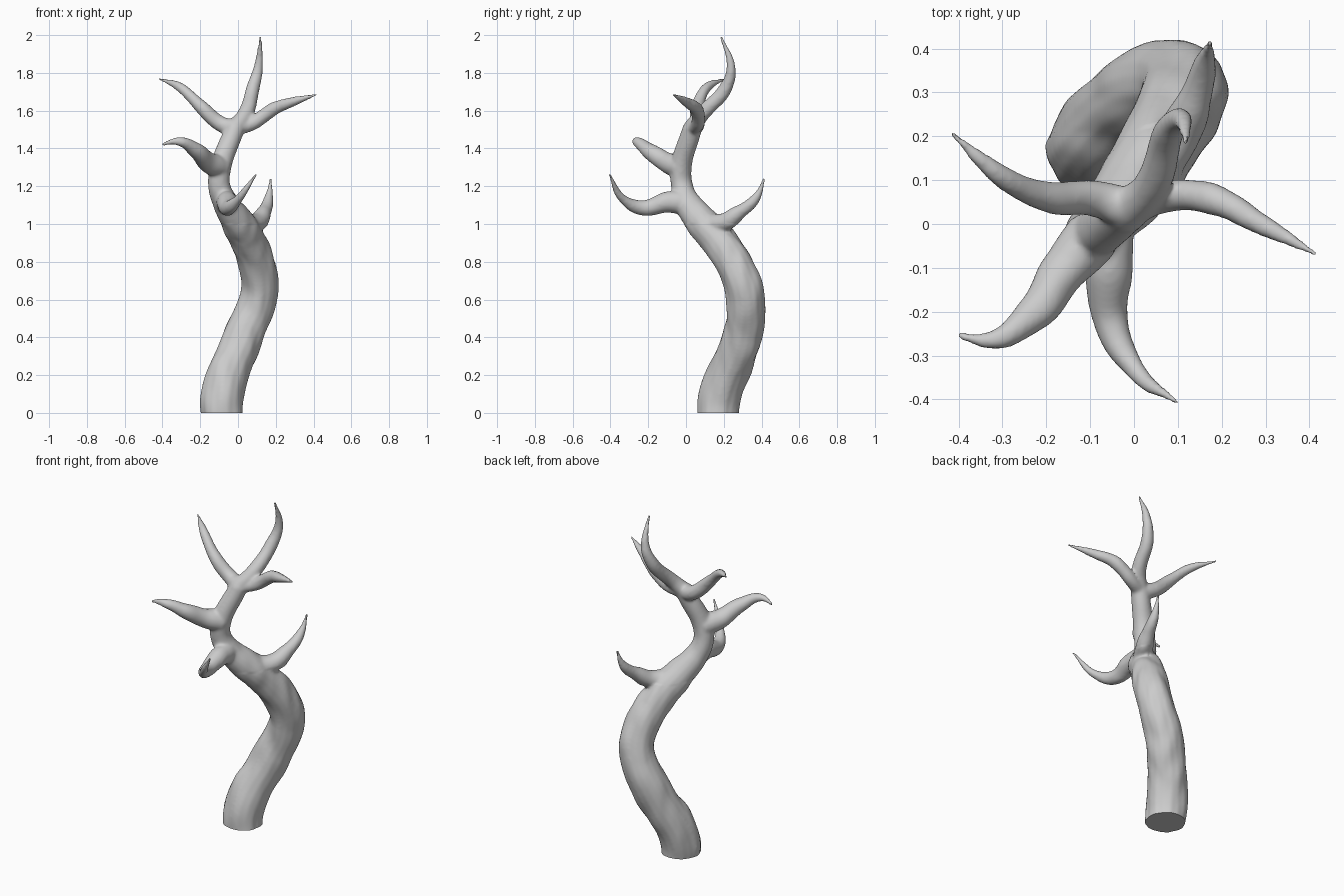
import bpy, bmesh
from mathutils import noise, Vector

if "Cube" in bpy.data.objects:
    bpy.data.objects.remove(bpy.data.objects["Cube"])

# trunk path
trunk = [(-.08, .165, -.06), (-.085, .18, .08), (.025, .297, .4), (.1, .318, .58), (.115, .295, .7),
         (.055, .175, .91), (0, .085, 1.01), (-.065, .01, 1.11), (-.1, -.022, 1.2),
         (-.092, -.026, 1.3), (-.012, .035, 1.51)]
# branches: trunk point they leave from, thickness, path to the tip
branches = [
    (10, .042, [(.035, .08, 1.575), (.08, .21, 1.72), (.107, .238, 1.83), (.12, .183, 1.998)]),       # top
    (10, .042, [(-.08, .055, 1.525), (-.2, .062, 1.625), (-.3, .108, 1.72), (-.42, .21, 1.77)]),      # upper left
    (10, .038, [(.06, .06, 1.525), (.19, .053, 1.61), (.28, .005, 1.643), (.418, -.07, 1.686)]),      # upper right
    (9, .055, [(-.155, -.1, 1.325), (-.23, -.205, 1.395), (-.315, -.262, 1.437), (-.402, -.255, 1.422)]),  # lower left
    (7, .055, [(-.058, -.1, 1.115), (-.053, -.22, 1.085), (0, -.33, 1.13), (.1, -.408, 1.268)]),      # front
    (6, .055, [(.085, .18, 1), (.135, .28, 1.06), (.162, .372, 1.14), (.175, .415, 1.243)]),          # back
]


def trunk_radius(z):
    t = min(max((z - .95) / .25, 0), 1)
    return .116 - .024 * max(z, 0) - .028 * t * t * (3 - 2 * t) - (.008 if z < .05 else 0)


# tapered bezier tubes
curve = bpy.data.curves.new("limbs", 'CURVE')
curve.dimensions = '3D'
curve.bevel_depth = 1
curve.bevel_resolution = 6
curve.use_fill_caps = True


def add_limb(points, radii):
    s = curve.splines.new('BEZIER')
    s.bezier_points.add(len(points) - 1)
    s.resolution_u = 12
    s.radius_interpolation = 'CARDINAL'
    for p, co, r in zip(s.bezier_points, points, radii):
        p.co = co
        p.radius = r
        p.handle_left_type = p.handle_right_type = 'AUTO'


add_limb(trunk, [trunk_radius(p[2]) for p in trunk])
for root, thick, path in branches:
    add_limb([trunk[root]] + path, [thick * 1.15, thick, thick * .4 + .019, .025, .008])
tubes = bpy.data.objects.new("limbs", curve)
bpy.context.collection.objects.link(tubes)


def bake(ob, name):
    bpy.context.view_layer.update()
    mesh = bpy.data.meshes.new_from_object(ob.evaluated_get(bpy.context.evaluated_depsgraph_get()))
    bpy.data.objects.remove(ob)
    new = bpy.data.objects.new(name, mesh)
    bpy.context.collection.objects.link(new)
    return new


# fuse into one skin and soften the crotches
tree = bake(tubes, "tree_raw")
m = tree.modifiers.new("fuse", 'REMESH')
m.mode = 'VOXEL'
m.voxel_size = .008
m = tree.modifiers.new("soften", 'SMOOTH')
m.factor = .5
m.iterations = 10
tree = bake(tree, "bare_tree")

# gentle bark undulation, then a flat cut at the ground
bm = bmesh.new()
bm.from_mesh(tree.data)
bm.normal_update()
for v in bm.verts:
    amp = .009 if v.co.z < 1 else .004
    v.co += v.normal * noise.noise(Vector((v.co.x * 14, v.co.y * 14, v.co.z * 5))) * amp
bmesh.ops.bisect_plane(bm, geom=bm.verts[:] + bm.edges[:] + bm.faces[:], plane_co=(0, 0, 0),
                       plane_no=(0, 0, 1), clear_inner=True)
bmesh.ops.holes_fill(bm, edges=[e for e in bm.edges if e.is_boundary])
bm.to_mesh(tree.data)
bm.free()

bpy.context.view_layer.objects.active = tree
tree.select_set(True)
bpy.ops.object.shade_smooth_by_angle(angle=.8)
